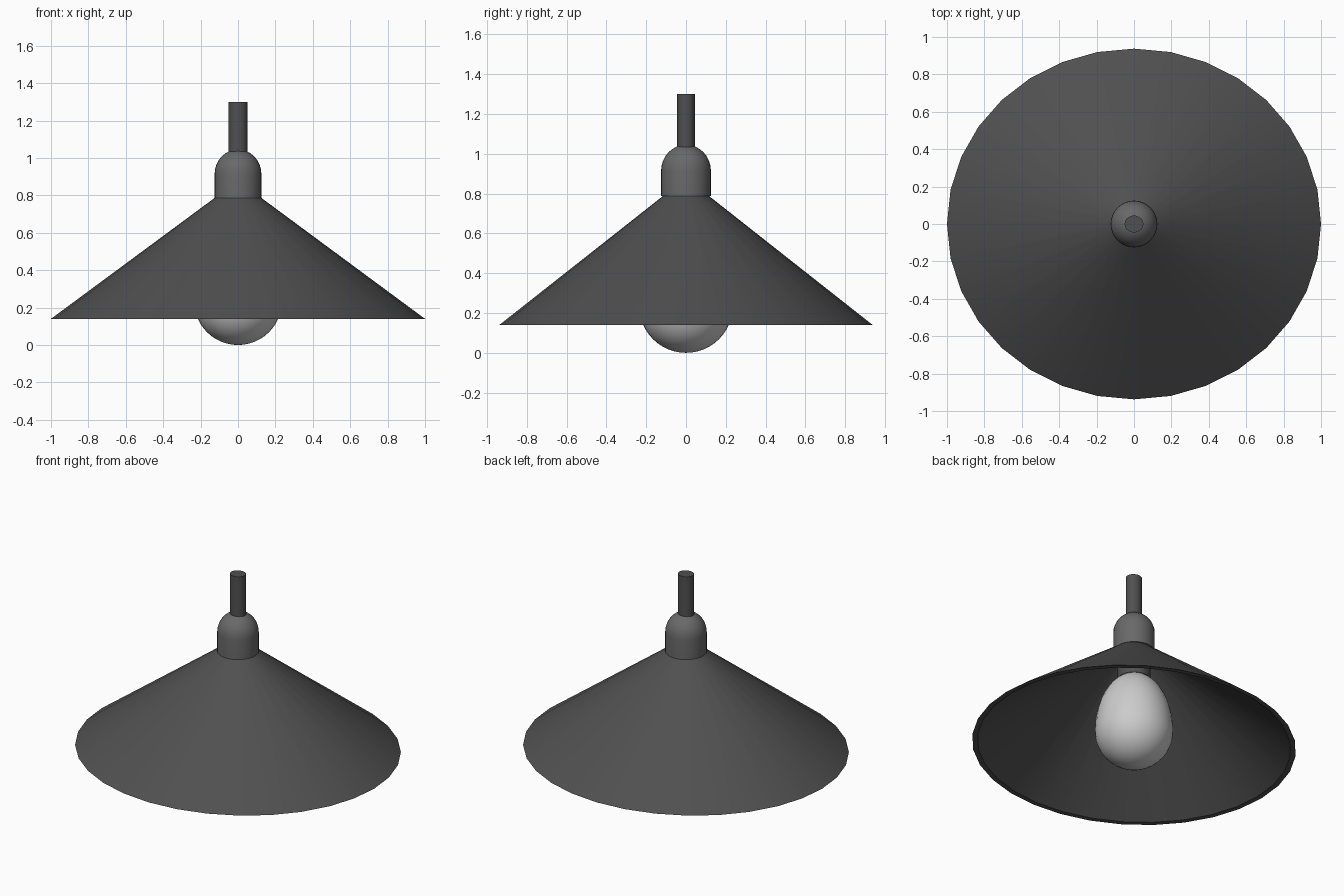
import bpy, bmesh
from math import sin, cos, pi

if "Cube" in bpy.data.objects:
    bpy.data.objects.remove(bpy.data.objects["Cube"])


def grey(name, v):
    m = bpy.data.materials.new(name)
    m.diffuse_color = (v, v, v, 1)
    m.use_nodes = True
    m.node_tree.nodes["Principled BSDF"].inputs["Base Color"].default_value = m.diffuse_color
    return m


def lathe(name, profile, mat, sides=32, y_scale=1.0, closed=False):
    """Spin (radius, z) points around z; radius 0 makes a pole."""
    bm = bmesh.new()
    rings = []
    for r, z in profile:
        if r == 0:
            rings.append([bm.verts.new((0, 0, z))] * sides)
        else:
            rings.append([bm.verts.new((r * cos(2 * pi * i / sides),
                                        r * y_scale * sin(2 * pi * i / sides), z))
                          for i in range(sides)])
    pairs = list(zip(rings, rings[1:]))
    if closed:
        pairs.append((rings[-1], rings[0]))
    for a, b in pairs:
        for i in range(sides):
            j = (i + 1) % sides
            bm.faces.new(list(dict.fromkeys((a[i], a[j], b[j], b[i]))))
    bmesh.ops.recalc_face_normals(bm, faces=bm.faces)
    mesh = bpy.data.meshes.new(name)
    bm.to_mesh(mesh)
    bm.free()
    obj = bpy.data.objects.new(name, mesh)
    bpy.context.collection.objects.link(obj)
    mesh.materials.append(mat)
    bpy.ops.object.select_all(action='DESELECT')
    obj.select_set(True)
    bpy.context.view_layer.objects.active = obj
    bpy.ops.object.shade_smooth_by_angle(angle=0.6)
    return obj


dark = grey("dark_metal", 0.08)
mid = grey("grey_metal", 0.14)
light = grey("bulb_glass", 0.6)

# Conical shade: thin shell, slightly oval
lathe("shade", [(0.12, 0.79), (1.0, 0.14), (0.967, 0.14), (0.1, 0.78)],
      dark, y_scale=0.9375, closed=True)

# Domed cap over the shade
dome = [(0.125 * cos(a), 0.915 + 0.13 * sin(a))
        for a in [pi / 2 * k / 8 for k in range(8)]]
lathe("cap", [(0, 0.787), (0.125, 0.787)] + dome + [(0, 1.045)], mid)

# Hanging rod
lathe("rod", [(0, 1.0), (0.05, 1.0), (0.05, 1.3), (0, 1.3)], dark, y_scale=0.9)

# Lamp socket inside the shade
lathe("socket", [(0, 0.59), (0.1, 0.59), (0.1, 0.79), (0, 0.79)], dark)

# Egg-shaped bulb: round below, drawn out above
egg = []
for k in range(1, 24):
    a = -pi / 2 + pi * k / 24
    h = 0.235 if a < 0 else 0.39
    egg.append((0.235 * cos(a), 0.235 + h * sin(a)))
lathe("bulb", [(0, 0)] + egg + [(0, 0.625)], light)
